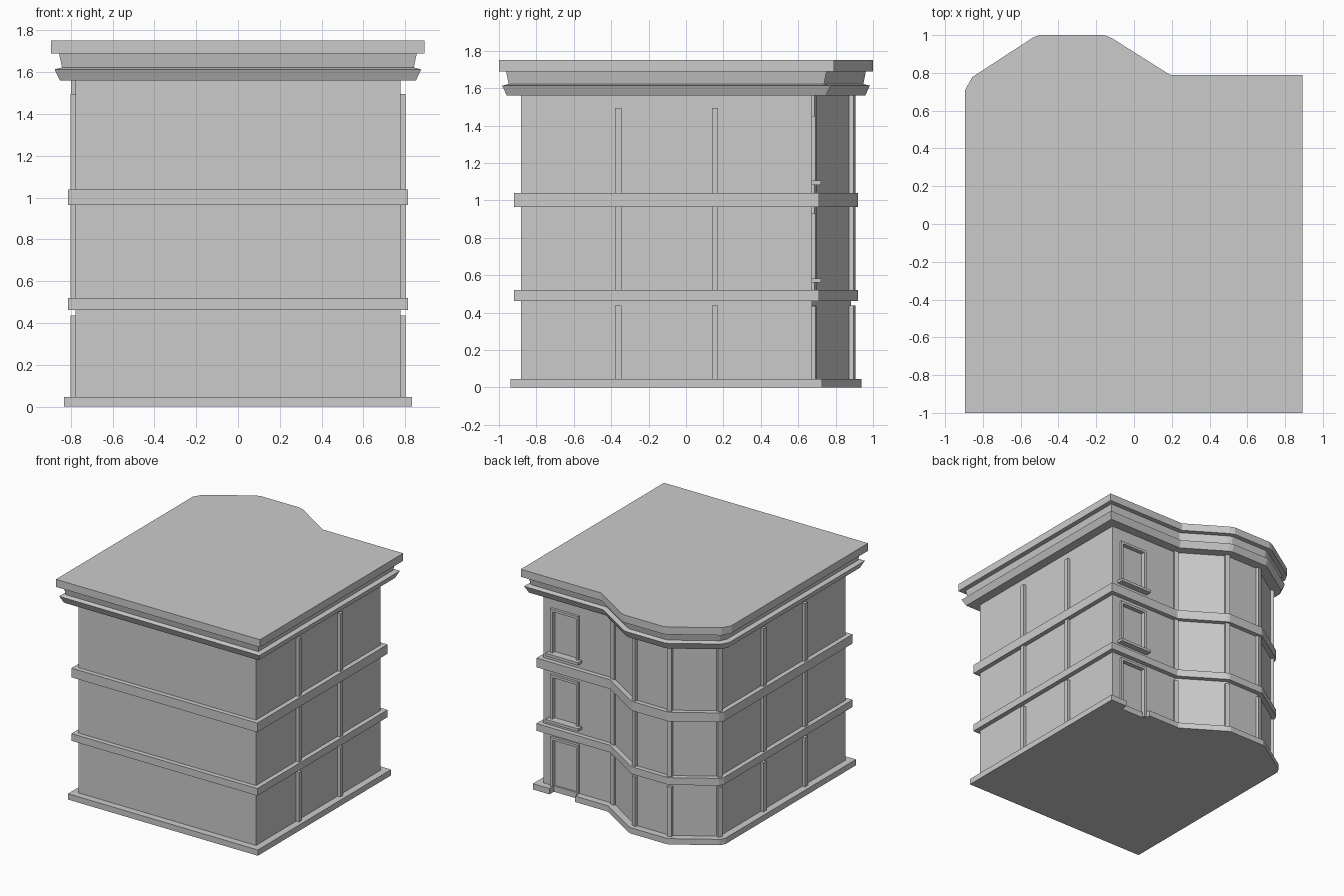
import bpy, bmesh, math
from mathutils import Vector

if "Cube" in bpy.data.objects:
    bpy.data.objects.remove(bpy.data.objects["Cube"])

# Roof edge outline, counter-clockwise; every storey is an inset of it
ROOF = [(-.894, -1), (.893, -1), (.893, .79), (.19, .79), (-.117, .984), (-.157, 1),
        (-.497, 1), (-.533, .988), (-.856, .778), (-.894, .71)]
INSET = .117


def outline(off):
    """Mitred outline, off measured outward from the wall face."""
    d = off - INSET
    pts = [Vector(p) for p in ROOF]
    out = []
    for i, p in enumerate(pts):
        a = (p - pts[i - 1]).normalized()
        b = (pts[(i + 1) % len(pts)] - p).normalized()
        na, nb = Vector((a.y, -a.x)), Vector((b.y, -b.x))
        out.append(p + (na + nb) * d / (1 + na.dot(nb)))
    return out


def finish(bm, name):
    me = bpy.data.meshes.new(name)
    bm.to_mesh(me)
    bm.free()
    ob = bpy.data.objects.new(name, me)
    bpy.context.collection.objects.link(ob)
    return ob


def loft(name, profile):
    """Solid stacked from (z, offset) outlines."""
    bm = bmesh.new()
    rings = [[bm.verts.new((p.x, p.y, z)) for p in outline(o)] for z, o in profile]
    n = len(ROOF)
    for lo, hi in zip(rings, rings[1:]):
        for i in range(n):
            j = (i + 1) % n
            bm.faces.new((lo[i], lo[j], hi[j], hi[i]))
    bm.faces.new(rings[0][::-1])
    bm.faces.new(rings[-1])
    return finish(bm, name)


def box(name, x0, x1, y0, y1, z0, z1, turn=0):
    bm = bmesh.new()
    bmesh.ops.create_cube(bm, size=1)
    bmesh.ops.scale(bm, vec=(x1 - x0, y1 - y0, z1 - z0), verts=bm.verts)
    ob = finish(bm, name)
    ob.location = ((x0 + x1) / 2, (y0 + y1) / 2, (z0 + z1) / 2)
    ob.rotation_euler.z = turn
    return ob


def cut(target, cutter):
    m = target.modifiers.new("opening", 'BOOLEAN')
    m.operation = 'DIFFERENCE'
    m.solver = 'EXACT'
    m.object = cutter
    cutter.hide_render = True
    cutter.hide_viewport = True
    cutter.display_type = 'WIRE'


# Walls, plinth, storey bands and cornice
walls = loft("walls", [(.01, 0), (1.60, 0)])
plinth = loft("plinth", [(0, .055), (.046, .055)])
loft("lower_band", [(.463, .037), (.52, .037)])
loft("upper_band", [(.965, .037), (1.038, .037)])
loft("cornice", [(1.56, .075), (1.613, .10), (1.622, .065), (1.70, .081)])
loft("roof_slab", [(1.69, INSET), (1.75, INSET)])

# Side pilasters, shorter than the storeys above and below the bands
SPANS = [(.03, .437), (.50, .98), (1.02, 1.495)]
for s in (-1, 1):
    for y in (.155, -.363):
        for z0, z1 in SPANS:
            xs = sorted((s * .76, s * .80))
            box("side_pilaster", *xs, y - .017, y + .017, z0, z1)

# Pilasters on the corners of the bay
W = outline(0)
corners = [((W[4] + W[5]) / 2, 16), ((W[6] + W[7]) / 2, -16),
           ((W[8] + W[9]) / 2, -60), (W[3], 16)]
for p, deg in corners:
    a = math.radians(-deg)
    n = Vector((-math.sin(a), math.cos(a)))
    c = p + n * .002
    for z0, z1 in [(.03, .437), (.50, .98), (1.02, 1.57)]:
        box("bay_pilaster", c.x - .018, c.x + .018, c.y - .018, c.y + .018, z0, z1, a)

# Back openings: recessed panel, raised frame and sill
YB = .79 - INSET
X0, X1, T = .46, .705, .02


def opening(kind, z0, z1):
    cut(walls, box(kind + "_cutter", X0 + T, X1 - T, YB - .015, YB + .05, z0, z1 - T))
    for a, b in ((X0, X0 + T), (X1 - T, X1)):
        box(kind + "_frame_side", a, b, YB - .01, YB + .02, z0, z1)
    box(kind + "_frame_top", X0, X1, YB - .01, YB + .02, z1 - T, z1)


opening("door", .005, .435)
cut(plinth, box("doorway_cutter", X0, X1 - .02, YB, YB + .1, -.02, .1))
for sill, top in ((.56, .93), (1.083, 1.452)):
    opening("window", sill + .02, top)
    box("window_sill", X0 - .02, X1 + .02, YB - .01, YB + .05, sill, sill + .022)
